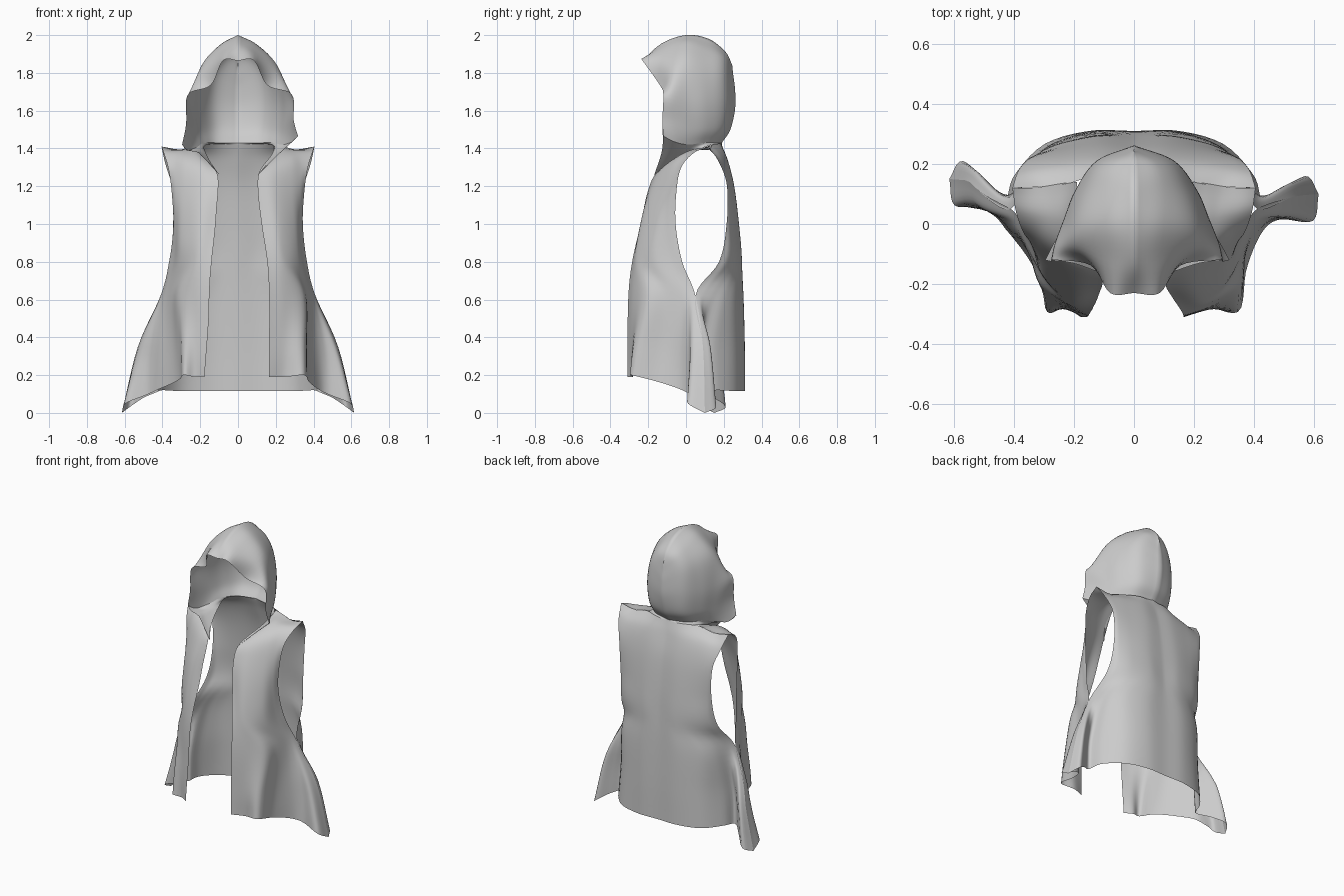
import bpy
import bmesh
from mathutils import Vector


def spline(pts, n):
    """Sample a smooth curve through pts at n+1 even parameters."""
    p = [Vector(q) for q in pts]
    p = [2 * p[0] - p[1]] + p + [2 * p[-1] - p[-2]]
    out = []
    for i in range(n + 1):
        t = i / n * (len(p) - 3)
        k = min(int(t), len(p) - 4)
        t -= k
        a, b, c, d = p[k:k + 4]
        out.append(0.5 * (2 * b + (c - a) * t + (2 * a - 5 * b + 4 * c - d) * t ** 2
                          + (3 * b - a - 3 * c + d) * t ** 3))
    return out


def sheet(rows, nu, nv):
    """Smooth grid of points through rows of control points."""
    across = [spline(r, nu) for r in rows]
    cols = [spline(c, nv) for c in zip(*across)]
    return [list(r) for r in zip(*cols)]


def make(name, grid):
    w = len(grid[0])
    bm = bmesh.new()
    vs = [bm.verts.new(v) for r in grid for v in r]
    for j in range(len(grid) - 1):
        for i in range(w - 1):
            k = j * w + i
            bm.faces.new((vs[k], vs[k + 1], vs[k + w + 1], vs[k + w])).smooth = True
    bmesh.ops.remove_doubles(bm, verts=bm.verts, dist=1e-4)
    me = bpy.data.meshes.new(name)
    bm.to_mesh(me)
    bm.free()
    bpy.context.collection.objects.link(bpy.data.objects.new(name, me))


def clamp(t):
    return max(0, min(1, t))


def mirror(grid, warp):
    return [[warp(Vector((-v.x, v.y, v.z))) for v in reversed(r)] for r in grid]


def both_sides(grid, warp):
    """Join a half grid (starting on x = 0) with its warped mirror image."""
    return [a[:-1] + b for a, b in zip(mirror(grid, warp), grid)]


# The left half differs a little from the right
def left_body(v):
    """Left side point swings back; left front panel hangs narrower at the hem."""
    k = clamp((.9 - v.z) / .7) * clamp((-v.y - .02) / .2)
    j = clamp((1.1 - v.z) / .3) * clamp((v.z - .2) / .3) * clamp((-v.y - .02) / .2)
    swing = .05 * clamp((-v.x - .41) / .15) * clamp((.6 - v.z) / .3)
    return Vector((v.x - k * (.01 + .38 * (v.x + .17)) + .018 * j, v.y + swing, v.z))


def left_hood(v):
    """Left side of the hood is narrower and sits lower on the shoulder."""
    drop = .05 * clamp((1.6 - v.z) / .15) * clamp((v.z - 1.38) / .06) * clamp((.05 - v.y) / .1)
    return Vector((v.x * .93, v.y, v.z - drop))


def at(z, *xy):
    return [(x, y, z) for x, y in xy]


# Back panel: centre line to side seam, the lower rows flare into the side points
back_low = [
    [(0, .31, .115), (.15, .31, .115), (.3, .265, .115), (.4, .16, .12), (.43, .075, .11),
     (.5, .115, .08), (.575, .16, .03), (.615, .1, 0)],
    at(.35, (0, .308), (.15, .308), (.29, .26), (.38, .16), (.415, .08), (.46, .1), (.51, .13), (.53, .09)),
    at(.62, (0, .3), (.14, .302), (.265, .265), (.335, .21), (.37, .15), (.39, .105), (.402, .075), (.41, .05)),
]
back_high = [
    at(.8, (0, .29), (.12, .295), (.25, .265), (.33, .22), (.362, .175)),
    at(1.0, (0, .275), (.12, .28), (.24, .26), (.315, .235), (.343, .215)),
    at(1.2, (0, .25), (.11, .255), (.24, .24), (.32, .227), (.352, .217)),
    [(0, .215, 1.34), (.11, .22, 1.34), (.24, .2, 1.34), (.33, .185, 1.33), (.385, .178, 1.32)],
    [(0, .19, 1.42), (.1, .18, 1.425), (.2, .14, 1.42), (.3, .125, 1.395), (.405, .12, 1.41)],
]
make("back_panel", both_sides(sheet(back_low + back_high, 32, 42), left_body))

# Front panels: open front edge to side seam, then armhole edge and shoulder
front_low = [
    [(.165, -.31, .19), (.25, -.28, .19), (.35, -.29, .2), (.375, -.15, .165), (.425, -.03, .125),
     (.485, .015, .095), (.595, .01, .05), (.615, .1, 0)],
    at(.35, (.165, -.31), (.25, -.285), (.35, -.265), (.37, -.12), (.41, -.03), (.46, .015), (.515, .03), (.53, .09)),
    at(.62, (.165, -.305), (.25, -.275), (.345, -.21), (.365, -.11), (.382, -.045), (.395, -.005), (.405, .025), (.41, .05)),
]
front_high = [
    at(.8, (.155, -.285), (.245, -.26), (.325, -.17), (.35, -.07), (.365, -.02)),
    at(1.0, (.125, -.24), (.21, -.235), (.3, -.165), (.332, -.1), (.343, -.055)),
    at(1.18, (.105, -.2), (.19, -.185), (.28, -.13), (.33, -.085), (.352, -.05)),
    [(.115, -.145, 1.28), (.19, -.12, 1.3), (.28, -.07, 1.32), (.335, -.04, 1.31), (.37, -.025, 1.3)],
    [(.18, .01, 1.37), (.23, .01, 1.385), (.28, .02, 1.385), (.34, .03, 1.38), (.393, .04, 1.375)],
    [(.19, .14, 1.42), (.24, .135, 1.41), (.3, .125, 1.395), (.35, .12, 1.395), (.405, .12, 1.41)],
]
front = sheet(front_low + front_high, 36, 48)
make("front_panel_right", front)
make("front_panel_left", mirror(front, left_body))

# Hood: arches from the peaked opening back to the rear
hood_rows = [
    [(0, -.23, 1.865), (.085, -.23, 1.865), (.155, -.138, 1.735), (.285, -.12, 1.685), (.295, -.125, 1.55), (.318, -.12, 1.465)],
    [(0, -.13, 1.955), (.09, -.125, 1.91), (.205, -.08, 1.81), (.28, -.07, 1.68), (.275, -.06, 1.54), (.285, -.06, 1.435)],
    [(0, 0, 2), (.1, 0, 1.95), (.205, 0, 1.84), (.25, .01, 1.66), (.245, .02, 1.51), (.235, .01, 1.42)],
    [(0, .12, 1.98), (.1, .12, 1.91), (.175, .11, 1.81), (.21, .11, 1.65), (.2, .115, 1.51), (.185, .09, 1.43)],
    [(0, .21, 1.91), (.07, .205, 1.87), (.12, .205, 1.78), (.135, .21, 1.64), (.125, .2, 1.51), (.12, .155, 1.43)],
    [(0, .245, 1.84), (0, .25, 1.79), (0, .26, 1.71), (0, .26, 1.61), (0, .235, 1.5), (0, .19, 1.43)],
]
make("hood", both_sides(sheet(hood_rows, 30, 30), left_hood))

# Collar: joins the hood base to the neckline and runs down to a point in front
collar_rows = [
    [r[-1] for r in hood_rows],
    [(.22, -.13, 1.375), (.23, -.075, 1.385), (.215, 0, 1.395), (.18, .1, 1.42), (.12, .165, 1.425), (0, .19, 1.425)],
    [(.1, -.17, 1.255), (.145, -.1, 1.31), (.18, .01, 1.37), (.19, .12, 1.415), (.12, .175, 1.423), (0, .19, 1.42)],
]
collar = [list(reversed(r)) for r in sheet(collar_rows, 24, 10)]
make("collar", both_sides(collar, left_hood))
